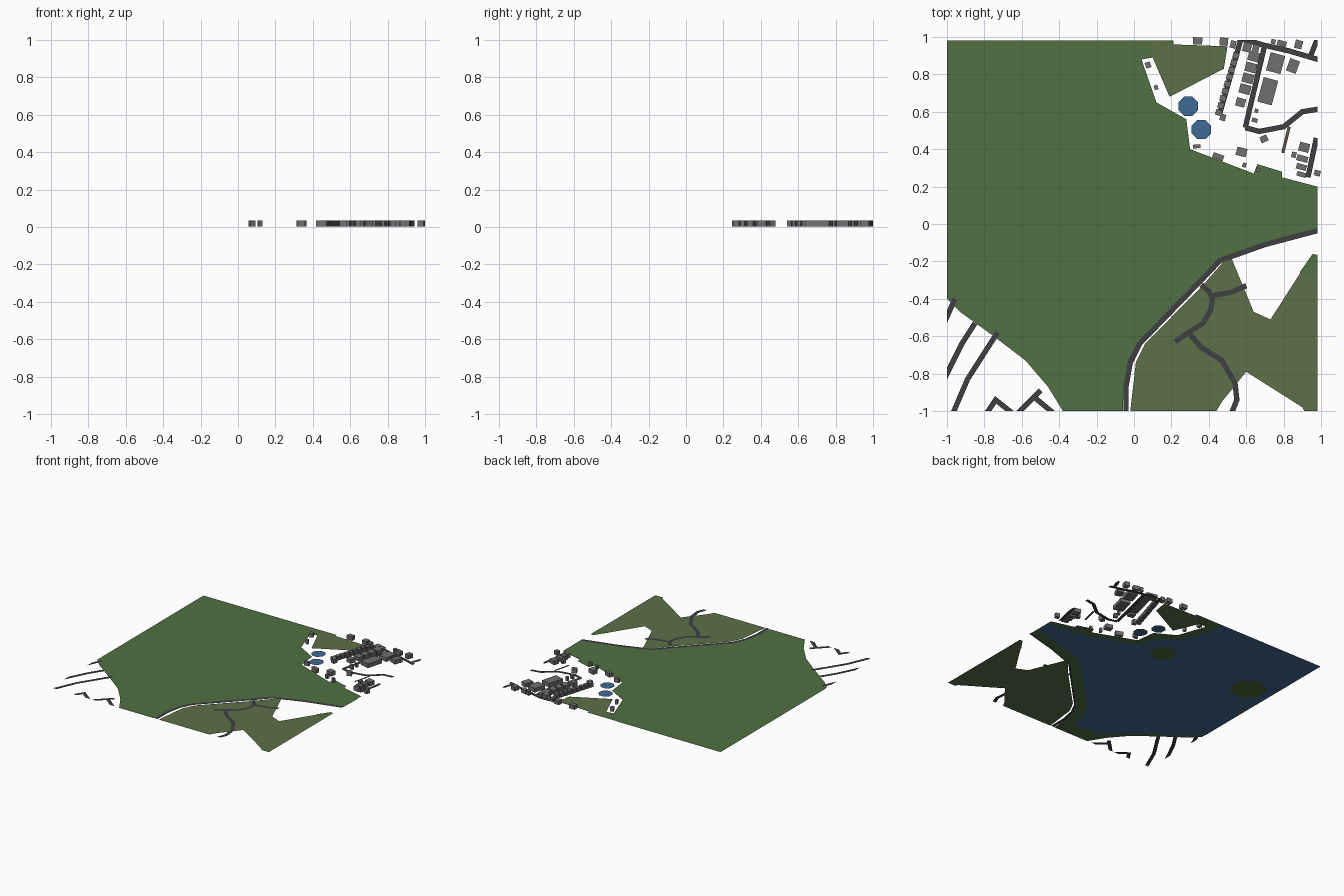
import bpy, bmesh, math
from mathutils import Vector, Matrix

if "Cube" in bpy.data.objects:
    bpy.data.objects.remove(bpy.data.objects["Cube"])


def material(name, rgb):
    m = bpy.data.materials.new(name)
    m.diffuse_color = (*rgb, 1)
    m.use_nodes = True
    m.node_tree.nodes["Principled BSDF"].inputs["Base Color"].default_value = m.diffuse_color
    return m


GREEN = material("park_green", (0.08, 0.165, 0.055))
DARK = material("island_green", (0.07, 0.14, 0.045))
GRASS = material("grass_olive", (0.107, 0.162, 0.065))
BLUE = material("water_blue", (0.05, 0.144, 0.296))
ASPHALT = material("asphalt", (0.05, 0.05, 0.054))
DIRT = material("dirt", (0.115, 0.09, 0.06))
WALL = material("building_grey", (0.16, 0.16, 0.16))


def finish(name, bm, mat):
    me = bpy.data.meshes.new(name)
    bm.to_mesh(me)
    bm.free()
    me.materials.append(mat)
    ob = bpy.data.objects.new(name, me)
    bpy.context.collection.objects.link(ob)
    return ob


def sheet(name, mat, z, *loops):
    """Flat sheet filled from outlines; inner loops become holes."""
    bm = bmesh.new()
    for pts in loops:
        vs = [bm.verts.new((x, y, z)) for x, y in pts]
        for i, v in enumerate(vs):
            bm.edges.new((vs[i - 1], v))
    bmesh.ops.triangle_fill(bm, use_beauty=True, edges=bm.edges[:], normal=(0, 0, 1))
    for f in bm.faces:
        f.normal_update()
        if f.normal.z < 0:
            f.normal_flip()
    return finish(name, bm, mat)


def ring(cx, cy, r, n):
    return [(cx + r * math.cos(math.tau * (i + .5) / n),
             cy + r * math.sin(math.tau * (i + .5) / n)) for i in range(n)]


def road(name, pts, width=0.028, mat=ASPHALT, z=0.004):
    """Mitred ribbon along a path, trimmed to the map edges."""
    bm = bmesh.new()
    p = [Vector(q) for q in pts]
    rows = []
    for i, q in enumerate(p):
        a = (q - p[i - 1]).normalized() if i else (p[1] - q).normalized()
        b = (p[i + 1] - q).normalized() if i < len(p) - 1 else a
        t = (a + b).normalized()
        n = Vector((-t.y, t.x)) * (width / 2 / max(t.dot(a), .5))
        rows.append([bm.verts.new((*(q + s * n), z)) for s in (1, -1)])
    for (l0, r0), (l1, r1) in zip(rows, rows[1:]):
        bm.faces.new((l0, r0, r1, l1))
    for co, no in (((-1, 0, 0), (-1, 0, 0)), ((0, -1, 0), (0, -1, 0)),
                   ((.98, 0, 0), (1, 0, 0)), ((0, .985, 0), (0, 1, 0))):
        bmesh.ops.bisect_plane(bm, geom=bm.verts[:] + bm.edges[:] + bm.faces[:],
                               plane_co=co, plane_no=no, clear_outer=True)
    return finish(name, bm, mat)


def buildings(name, items, h=0.035):
    """Boxes given as x, y, width, depth, rotation in degrees."""
    bm = bmesh.new()
    for x, y, w, d, a in items:
        m = (Matrix.Translation((x, y, h / 2 + .001)) @ Matrix.Rotation(math.radians(a), 4, 'Z')
             @ Matrix.Diagonal((w, d, h - .002, 1)))
        bmesh.ops.create_cube(bm, size=1, matrix=m)
    return finish(name, bm, WALL)


# Lake under the park, with two island openings
lake = [(-1, .98), (-.05, .98), (-.02, .85), (.06, .62), (.22, .5), (.26, .35), (.64, .21),
        (.98, .16), (.98, .06), (.72, -.02), (.44, -.1), (.28, -.27), (.02, -.53),
        (-.08, -.66), (-.16, -.88), (-.36, -.86), (-.55, -.69), (-.75, -.56), (-.93, -.43), (-1, -.37)]
isles = [ring(.025, .37, .095, 12), ring(-.805, .373, .135, 14)]
sheet("lake", BLUE, 0, lake, *isles)
for i, r in enumerate(isles):
    sheet(f"island_{i}", DARK, .001, r)

# Park
sheet("park", GREEN, .002, [
    (-1, .98), (.21, .98), (.21, .96), (.1, .89), (.04, .88), (.12, .65), (.28, .56), (.3, .4),
    (.64, .27), (.66, .32), (.79, .28), (.79, .25), (.98, .2), (.98, -.035), (.7, -.11),
    (.46, -.195), (.36, -.3), (.03, -.64), (-.025, -.74), (-.055, -.87), (-.06, -1), (-.38, -1),
    (-.46, -.87), (-.58, -.73), (-.75, -.6), (-.93, -.47), (-1, -.4)])
sheet("east_woods", GREEN, .003, [(.885, -.26), (.955, -.16), (.98, -.165), (.98, -.29), (.93, -.27)])

# Grass fields
sheet("north_grass", GRASS, .0025, [(.08, .975), (.21, .96), (.5, .95), (.48, .83), (.19, .68), (.1, .89)])
sheet("south_grass", GRASS, .002, [
    (.52, -.18), (.64, -.47), (.73, -.51), (.89, -.26), (.955, -.16), (.98, -.165), (.98, -1),
    (.91, -1), (.9, -.98), (.6, -.79), (.47, -.95), (.44, -1), (-.02, -1), (.01, -.74),
    (.06, -.64), (.37, -.325), (.48, -.2)])

# Octagonal pools
sheet("pool_north", BLUE, .002, ring(.29, .63, .056, 8))
sheet("pool_south", BLUE, .002, ring(.36, .505, .056, 8))

# Roads
road("main_road", [(1.02, -.025), (.7, -.11), (.46, -.195), (.36, -.3), (.03, -.64),
                   (-.02, -.74), (-.043, -.87), (-.043, -1.05)])
road("south_loop", [(.36, -.325), (.4, -.36), (.42, -.4), (.41, -.46), (.37, -.53), (.29, -.58), (.22, -.63)])
road("south_spur", [(.41, -.385), (.52, -.365), (.6, -.33)])
road("south_lane", [(.29, -.58), (.36, -.66), (.47, -.73), (.54, -.85), (.55, -.94), (.51, -1.04)])
west = [[(-.957, -.4), (-1.02, -.54)],
        [(-.85, -.53), (-.92, -.64), (-1.03, -.86)],
        [(-.73, -.58), (-.89, -.83), (-.98, -1.04)],
        [(-.8, -1.03), (-.74, -.94), (-.64, -1.02)],
        [(-.64, -1.03), (-.5, -.89)],
        [(-.535, -.925), (-.42, -1.02)]]
for i, pts in enumerate(west):
    road(f"west_road_{i}", pts)
town = [[(.575, 1), (.455, .58)],
        [(.7, .96), (.595, .515)],
        [(.54, 1), (.7, .955), (.83, .925), (1, .875)],
        [(.94, .89), (.985, 1)],
        [(.595, .515), (.67, .495), (.8, .52), (.9, .6), (1.02, .62)],
        [(.975, .46), (.93, .25)]]
for i, pts in enumerate(town):
    road(f"town_road_{i}", pts)
road("dirt_path", [(.83, .52), (.795, .38)], .016, DIRT)

# Rows of houses beside the town streets
T = -15
buildings("west_row", [(.545 - .0115 * i, .9 - .038 * i, .034, .031, T) for i in range(9)])
buildings("middle_row", [(.64 - .0155 * i, .895 - .058 * i, .06, .05, T) for i in range(4)]
          + [(.605, .945, .045, .05, T), (.65, .935, .035, .05, T), (.57, .65, .05, .045, T)])

# Large blocks and scattered houses
buildings("large_blocks", [(.757, .86, .08, .1, T), (.715, .71, .08, .135, T), (.85, .845, .055, .07, T - 5)])
buildings("town_houses", [
    (.48, .975, .045, .042, -5), (.34, .979, .05, .038, -3), (.53, .96, .03, .04, T),
    (.79, .965, .05, .03, T), (.745, .975, .025, .025, T), (.88, .96, .04, .045, T),
    (.475, .57, .03, .035, T), (.655, .605, .02, .02, T), (.645, .555, .03, .022, T),
    (.695, .455, .04, .035, 25)])
buildings("lakeside_houses", [
    (.075, .85, .028, .032, 20), (.118, .73, .02, .025, 20), (.335, .415, .04, .02, 5),
    (.45, .36, .06, .03, -20), (.575, .385, .055, .045, T), (.59, .315, .02, .025, T),
    (.665, .29, .02, .02, T)])
buildings("east_houses", [
    (.91, .41, .055, .048, T), (.855, .37, .025, .03, T), (.9, .35, .06, .032, T),
    (.895, .305, .055, .03, T), (.895, .265, .05, .025, T), (.98, .272, .033, .03, T)])
